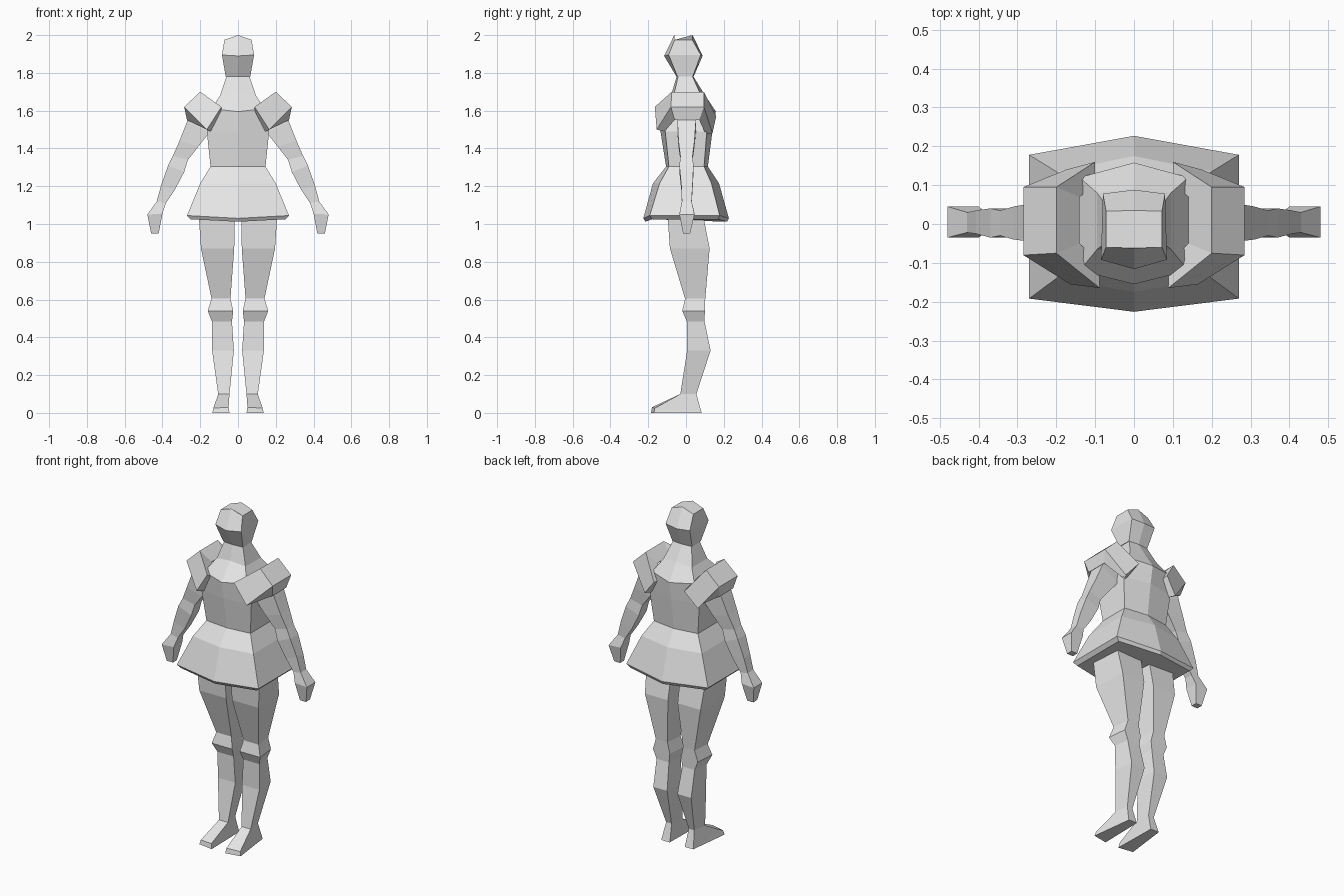
import bpy, bmesh

grey = bpy.data.materials.new("light_grey")
grey.diffuse_color = (0.8, 0.8, 0.8, 1)


def loft(name, rings):
    """Skin a list of equal-length point rings and cap both ends."""
    bm = bmesh.new()
    rows = [[bm.verts.new(p) for p in ring] for ring in rings]
    for a, b in zip(rows, rows[1:]):
        n = len(a)
        for i in range(n):
            j = (i + 1) % n
            bm.faces.new((a[i], a[j], b[j], b[i]))
    bm.faces.new(rows[0])
    bm.faces.new(rows[-1])
    bmesh.ops.recalc_face_normals(bm, faces=bm.faces)
    mesh = bpy.data.meshes.new(name)
    bm.to_mesh(mesh)
    bm.free()
    mesh.materials.append(grey)
    obj = bpy.data.objects.new(name, mesh)
    bpy.context.collection.objects.link(obj)


def loft_pair(name, rings):
    """Build the +x part and its mirrored twin."""
    for side, s in (("left", 1), ("right", -1)):
        loft(f"{side}_{name}", [[(s * x, y, z) for x, y, z in r] for r in rings])


def hexring(z, w, yf, yfc, ybc, yb, zc=None, wb=None):
    """Symmetric six-point ring: centre front/back yf, yb; corners at +-w."""
    zc = z if zc is None else zc
    wb = w if wb is None else wb
    return [(0, yf, z), (w, yfc, zc), (wb, ybc, zc),
            (0, yb, z), (-wb, ybc, zc), (-w, yfc, zc)]


# Head
loft("head", [
    hexring(1.78, 0.065, -0.05, -0.045, 0.035, 0.04),
    hexring(1.89, 0.085, -0.116, -0.092, 0.078, 0.088, 1.895, 0.08),
    hexring(2.0, 0.072, -0.062, -0.06, 0.033, 0.035, 1.975),
])

# Torso with sloping collar and neck
loft("torso", [
    hexring(1.30, 0.145, -0.105, -0.09, 0.095, 0.115),
    hexring(1.49, 0.165, -0.135, -0.11, 0.11, 0.14),
    hexring(1.595, 0.14, -0.155, -0.12, 0.12, 0.158, 1.61),
    hexring(1.695, 0.095, -0.075, -0.065, 0.08, 0.092, 1.68),
    hexring(1.78, 0.062, -0.05, -0.042, 0.035, 0.04),
])

# Flared skirt with a closed underside
loft("skirt", [
    hexring(1.305, 0.145, -0.105, -0.09, 0.095, 0.115),
    hexring(1.215, 0.20, -0.175, -0.14, 0.135, 0.175),
    hexring(1.03, 0.27, -0.226, -0.192, 0.178, 0.227, 1.045),
    hexring(1.012, 0.25, -0.215, -0.18, 0.17, 0.218, 1.025),
])

# Shoulder pads: a thick band bent over each shoulder, front to back
loft_pair("shoulder_pad", [
    [(0.088, -0.165, 1.62), (0.165, -0.155, 1.50), (0.145, -0.115, 1.49), (0.09, -0.10, 1.58)],
    [(0.20, -0.075, 1.70), (0.285, -0.08, 1.62), (0.27, -0.06, 1.55), (0.14, -0.05, 1.64)],
    [(0.20, 0.095, 1.70), (0.285, 0.095, 1.62), (0.27, 0.07, 1.55), (0.14, 0.07, 1.64)],
    [(0.10, 0.16, 1.57), (0.175, 0.14, 1.48), (0.15, 0.105, 1.475), (0.10, 0.10, 1.56)],
])

# Arms and hands: inner x, z, outer x, z, front y, back y
arm = [
    (0.14, 1.55, 0.24, 1.61, -0.045, 0.05),
    (0.155, 1.48, 0.27, 1.54, -0.045, 0.052),
    (0.21, 1.41, 0.31, 1.44, -0.04, 0.045),
    (0.265, 1.34, 0.345, 1.36, -0.03, 0.035),
    (0.285, 1.275, 0.37, 1.31, -0.035, 0.04),
    (0.335, 1.18, 0.407, 1.205, -0.025, 0.035),
    (0.382, 1.11, 0.43, 1.12, -0.022, 0.03),
    (0.40, 1.055, 0.48, 1.05, -0.035, 0.045),
    (0.42, 0.95, 0.46, 0.95, -0.015, 0.022),
]
loft_pair("arm", [[(xi, f, zi), (xo, f, zo), (xo, b, zo), (xi, b, zi)]
                  for xi, zi, xo, zo, f, b in arm])

# Legs: height, inner x, outer x, front y, back y
leg = [
    (1.05, 0.018, 0.208, -0.098, 0.09),
    (0.87, 0.02, 0.196, -0.085, 0.125),
    (0.605, 0.04, 0.14, -0.005, 0.102),
    (0.54, 0.025, 0.16, -0.02, 0.10),
    (0.485, 0.032, 0.138, 0.004, 0.098),
    (0.33, 0.022, 0.137, 0.006, 0.13),
    (0.10, 0.045, 0.105, -0.03, 0.055),
]
loft_pair("leg", [[(xi, f, z), (xo, f, z), (xo - 0.012, b, z), (xi + 0.012, b, z)]
                  for z, xi, xo, f, b in leg])

# Wedge-shaped feet
loft_pair("foot", [
    [(0.045, -0.03, 0.10), (0.105, -0.03, 0.10), (0.093, 0.055, 0.10), (0.057, 0.055, 0.10)],
    [(0.05, -0.18, 0.03), (0.13, -0.165, 0.025), (0.105, 0.08, 0.008), (0.05, 0.08, 0.008)],
    [(0.045, -0.185, 0), (0.136, -0.17, 0), (0.105, 0.083, 0), (0.05, 0.083, 0)],
])
